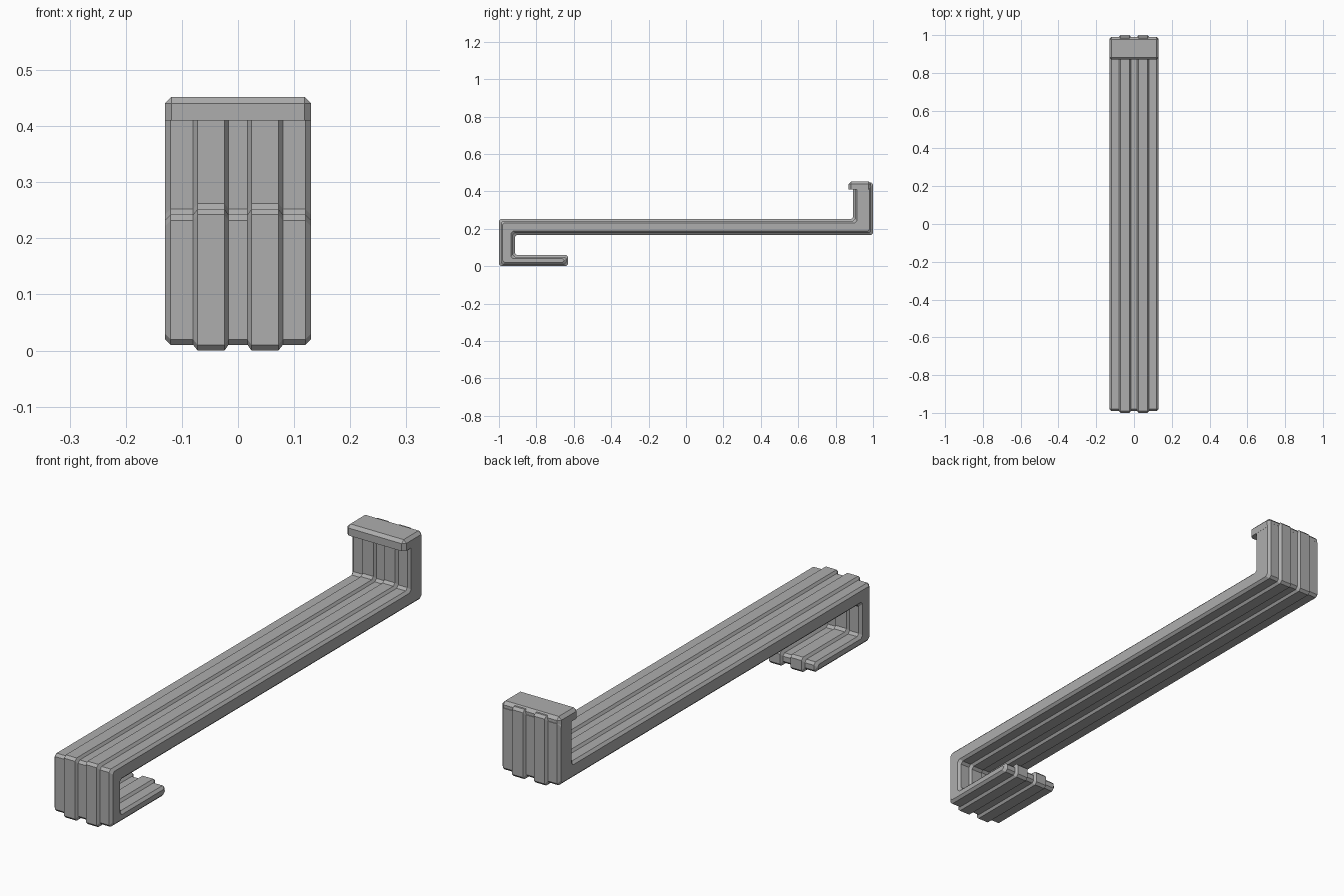
import bpy, bmesh
from mathutils import Vector

cube = bpy.data.objects.get("Cube")
if cube:
    bpy.data.objects.remove(cube, do_unlink=True)

grey = bpy.data.materials.new("plain grey")
grey.use_nodes = True
COLOUR = (0.42, 0.42, 0.42, 1)
grey.diffuse_color = COLOUR
grey.node_tree.nodes["Principled BSDF"].inputs["Base Color"].default_value = COLOUR


def add_object(name, bm):
    bmesh.ops.recalc_face_normals(bm, faces=bm.faces[:])
    mesh = bpy.data.meshes.new(name)
    bm.to_mesh(mesh)
    bm.free()
    mesh.materials.append(grey)
    obj = bpy.data.objects.new(name, mesh)
    bpy.context.collection.objects.link(obj)
    return obj


# Side outline of the hooked strip as (y, z), counter-clockwise
OUTLINE = [Vector(p) for p in (
    (-0.99, 0.01), (-0.64, 0.01), (-0.64, 0.05), (-0.925, 0.05),
    (-0.925, 0.177), (0.99, 0.177), (0.99, 0.437), (0.903, 0.437),
    (0.903, 0.242), (-0.99, 0.242))]


def offset_outline(grow, chamfer=0.01):
    """Grow the right-angled outline and cut off each corner."""
    count = len(OUTLINE)
    points = []
    for i, corner in enumerate(OUTLINE):
        d_in = (corner - OUTLINE[i - 1]).normalized()
        d_out = (OUTLINE[(i + 1) % count] - corner).normalized()
        normals = Vector((d_in.y, -d_in.x)) + Vector((d_out.y, -d_out.x))
        moved = corner + normals * grow
        points += [moved - d_in * chamfer, moved + d_out * chamfer]
    return points


# Hooked strip: outlines lofted across the width, grown at the two ridges
half = [(0.017, 0), (0.024, 0.01), (0.072, 0.01), (0.08, 0), (0.12, 0), (0.13, -0.01)]
stations = [(-x, g) for x, g in reversed(half)] + half
bm = bmesh.new()
rings = [[bm.verts.new((x, p.x, p.y)) for p in offset_outline(g)] for x, g in stations]
for a, b in zip(rings, rings[1:]):
    for i in range(len(a)):
        bm.faces.new((a[i - 1], a[i], b[i], b[i - 1]))
bm.faces.new(rings[0])
bm.faces.new(rings[-1])
add_object("ridged_hook_strip", bm)

# Smooth cap with an overhanging front lip on the upright end
bm = bmesh.new()
bmesh.ops.create_cube(bm, size=1)
for v in bm.verts:
    v.co = (v.co.x * 0.261, 0.9295 + v.co.y * 0.119, 0.431 + v.co.z * 0.042)
edges = [e for e in bm.edges if max(v.co.z for v in e.verts) > 0.44]
bmesh.ops.bevel(bm, geom=edges, offset=0.012, segments=1, affect='EDGES')
add_object("end_cap", bm)
